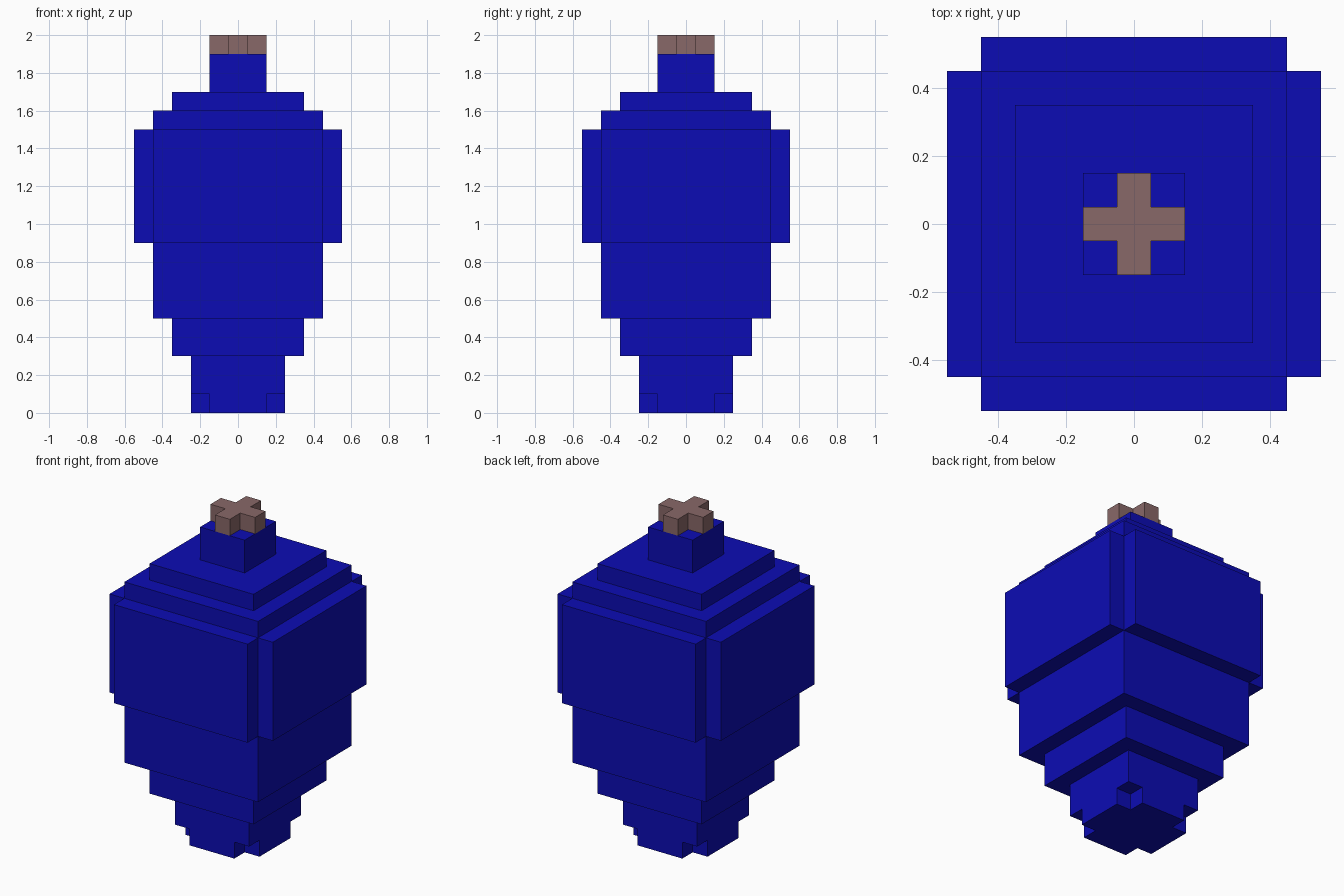
import bpy
import bmesh
import math
from mathutils import Matrix

cube = bpy.data.objects.get("Cube")
if cube:
    bpy.data.objects.remove(cube, do_unlink=True)


def make_material(name, color):
    mat = bpy.data.materials.new(name)
    mat.use_nodes = True
    mat.diffuse_color = color
    mat.node_tree.nodes["Principled BSDF"].inputs["Base Color"].default_value = color
    return mat


blue = make_material("deep_blue", (0.0037, 0.0037, 0.456, 1))
brown = make_material("dusty_brown", (0.25, 0.138, 0.138, 1))


def prism(name, outline, z0, z1, mat):
    """Extrude a counter-clockwise outline from z0 up to z1."""
    bm = bmesh.new()
    base = bm.faces.new([bm.verts.new((x, y, z0)) for x, y in outline])
    top = bmesh.ops.extrude_face_region(bm, geom=[base], use_keep_orig=True)["geom"]
    verts = [v for v in top if isinstance(v, bmesh.types.BMVert)]
    bmesh.ops.translate(bm, verts=verts, vec=(0, 0, z1 - z0))
    bmesh.ops.recalc_face_normals(bm, faces=bm.faces)
    mesh = bpy.data.meshes.new(name)
    bm.to_mesh(mesh)
    bm.free()
    mesh.materials.append(mat)
    obj = bpy.data.objects.new(name, mesh)
    bpy.context.collection.objects.link(obj)
    return obj


def rect(x0, x1, y0, y1):
    return [(x0, y0), (x1, y0), (x1, y1), (x0, y1)]


def square(r):
    return rect(-r, r, -r, r)


def cross(r, w):
    """Plus-shaped outline with reach r and arm half-width w."""
    arm = [(r, -w), (r, w), (w, w)]
    quarter_turns = [(1, 0), (0, 1), (-1, 0), (0, -1)]
    return [(c * x - s * y, s * x + c * y) for c, s in quarter_turns for x, y in arm]


# Stepped body, from the foot upwards
prism("foot_cross", cross(0.25, 0.15), 0.0, 0.1, blue)
for name, r, z0, z1 in [
    ("lower_step", 0.25, 0.1, 0.3),
    ("middle_step", 0.35, 0.3, 0.5),
    ("main_body", 0.45, 0.5, 1.6),
    ("shoulder_step", 0.35, 1.6, 1.7),
    ("neck", 0.15, 1.7, 1.9),
]:
    prism(name, square(r), z0, z1, blue)

# Raised panel on each side of the main body
for i, side in enumerate(("front", "left", "back", "right")):
    panel = prism(side + "_panel", rect(-0.45, 0.45, -0.55, -0.45), 0.9, 1.5, blue)
    panel.data.transform(Matrix.Rotation(i * math.pi / 2, 4, "Z"))

# Cross-shaped cap
prism("cap_cross", cross(0.15, 0.05), 1.9, 2.0, brown)
